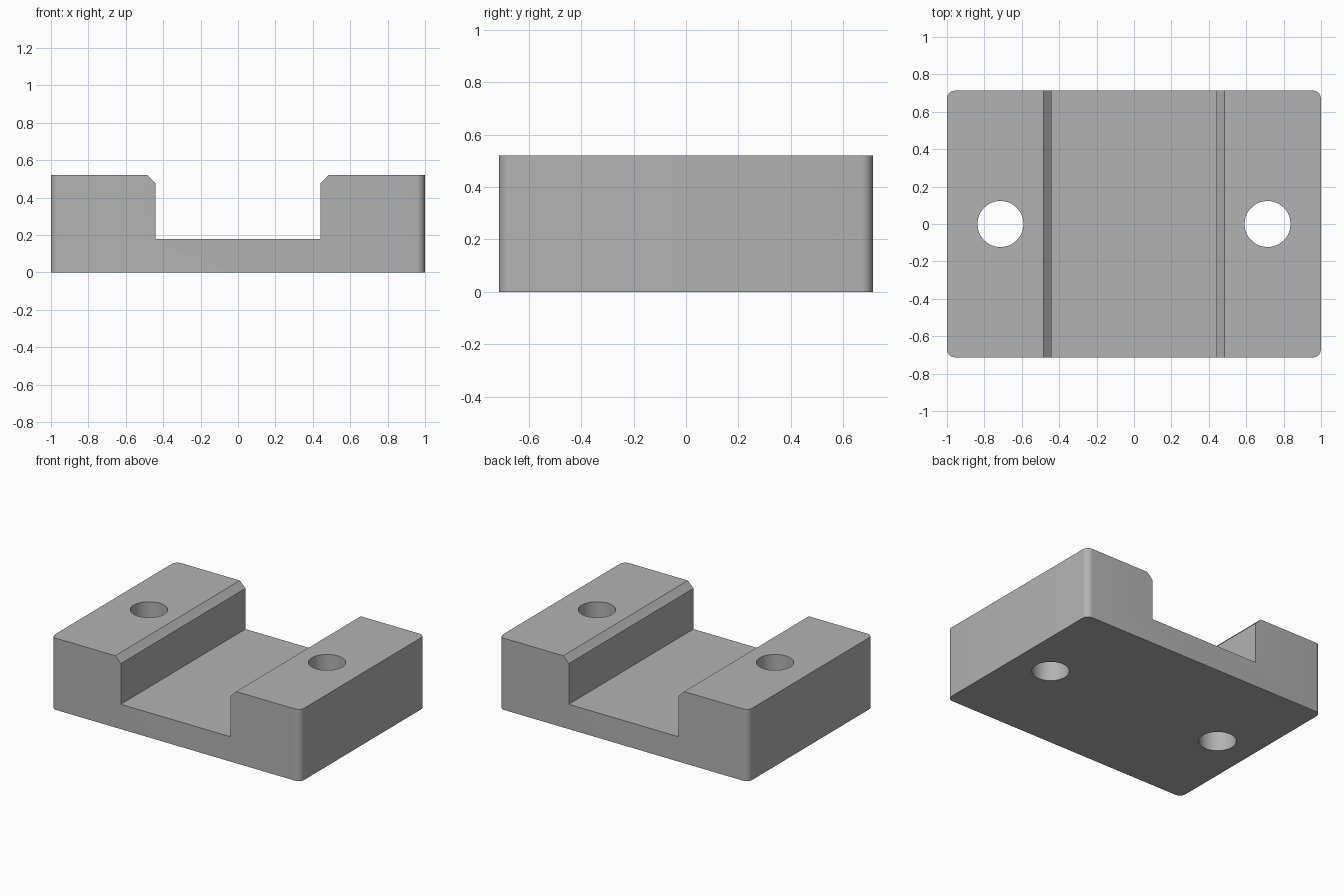
import bpy, bmesh, math

default = bpy.data.objects.get("Cube")
if default:
    bpy.data.objects.remove(default, do_unlink=True)

HALF_DEPTH, HEIGHT = 0.714, 0.52
FLOOR, CHANNEL, CHAMFER = 0.18, 0.44, 0.045
HOLE_X, HOLE_R, CORNER_R = 0.714, 0.123, 0.045

grey = bpy.data.materials.new("plain grey")
grey.use_nodes = True
colour = (0.45, 0.45, 0.45, 1)
grey.diffuse_color = colour
grey.node_tree.nodes["Principled BSDF"].inputs["Base Color"].default_value = colour

# Channel profile: right half mirrored to the left
half = [(1, 0), (1, HEIGHT), (CHANNEL + CHAMFER, HEIGHT),
        (CHANNEL, HEIGHT - CHAMFER), (CHANNEL, FLOOR)]
profile = half + [(-x, z) for x, z in reversed(half)]

# Extrude the profile along the depth
bm = bmesh.new()
face = bm.faces.new([bm.verts.new((x, -HALF_DEPTH, z)) for x, z in profile])
result = bmesh.ops.extrude_face_region(bm, geom=[face])
moved = [g for g in result["geom"] if isinstance(g, bmesh.types.BMVert)]
bmesh.ops.translate(bm, verts=moved, vec=(0, 2 * HALF_DEPTH, 0))

# Round the four upright outer corners
corners = [e for e in bm.edges
           if all(abs(v.co.x) > 0.99 for v in e.verts)
           and abs(e.verts[0].co.z - e.verts[1].co.z) > 0.1]
bmesh.ops.bevel(bm, geom=corners, offset=CORNER_R, segments=8,
                profile=0.5, affect='EDGES')
bmesh.ops.recalc_face_normals(bm, faces=bm.faces)

mesh = bpy.data.meshes.new("channel_block")
bm.to_mesh(mesh)
bm.free()
block = bpy.data.objects.new("channel_block", mesh)
bpy.context.collection.objects.link(block)
mesh.materials.append(grey)

# Bolt holes through both raised sides
for side, name in ((1, "left"), (-1, "right")):
    bpy.ops.mesh.primitive_cylinder_add(
        vertices=64, radius=HOLE_R, depth=2 * HEIGHT,
        location=(side * HOLE_X, 0, HEIGHT / 2))
    cutter = bpy.context.object
    cutter.name = name + "_hole_cutter"
    cutter.data.materials.append(grey)
    cutter.hide_render = True
    cutter.hide_set(True)
    cut = block.modifiers.new(name + "_bolt_hole", 'BOOLEAN')
    cut.operation = 'DIFFERENCE'
    cut.solver = 'EXACT'
    cut.object = cutter

# Bake the cuts, then remove the cutters
bpy.context.view_layer.update()
evaluated = block.evaluated_get(bpy.context.evaluated_depsgraph_get())
block.data = bpy.data.meshes.new_from_object(evaluated)
block.data.name = "channel_block"
block.modifiers.clear()
for name in ("left", "right"):
    bpy.data.objects.remove(bpy.data.objects[name + "_hole_cutter"], do_unlink=True)

bpy.ops.object.select_all(action='DESELECT')
block.select_set(True)
bpy.context.view_layer.objects.active = block
bpy.ops.object.shade_smooth_by_angle(angle=math.radians(30))
